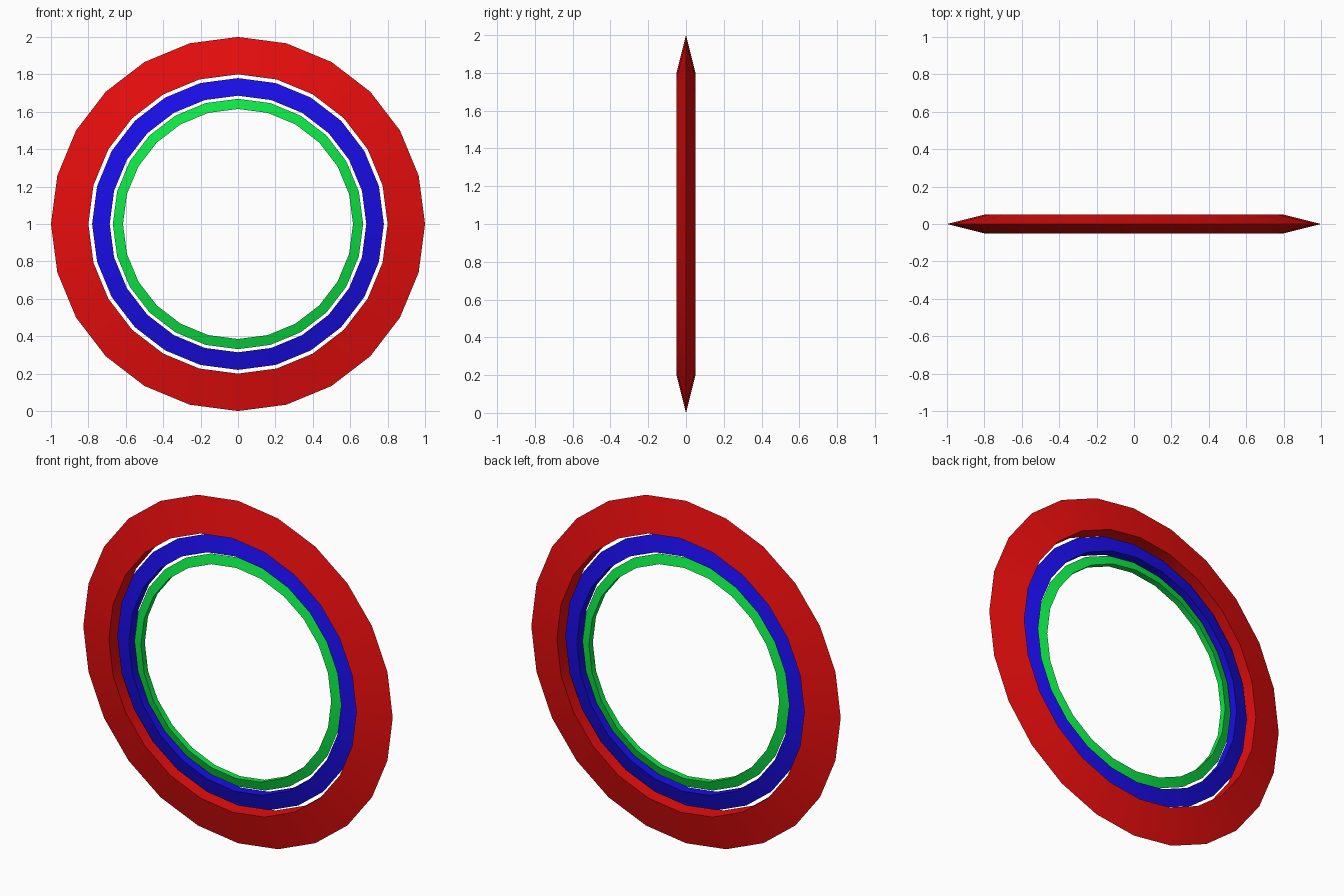
import bpy, bmesh
from math import sin, cos, pi

if "Cube" in bpy.data.objects:
    bpy.data.objects.remove(bpy.data.objects["Cube"])

SIDES = 24


def ring(name, outer, inner, half_depth, color):
    """Low-poly ring with a triangular section: sharp rim outside, flat band inside."""
    profile = [(outer, 0), (inner, half_depth), (inner, -half_depth)]
    bm = bmesh.new()
    loops = []
    for i in range(SIDES):
        a = 2 * pi * i / SIDES
        loops.append([bm.verts.new((r * cos(a), y, 1 + r * sin(a))) for r, y in profile])
    for i in range(SIDES):
        p, q = loops[i], loops[(i + 1) % SIDES]
        for j in range(3):
            k = (j + 1) % 3
            bm.faces.new((p[j], p[k], q[k], q[j]))
    bmesh.ops.recalc_face_normals(bm, faces=bm.faces)
    mesh = bpy.data.meshes.new(name)
    bm.to_mesh(mesh)
    bm.free()
    mat = bpy.data.materials.new(name + "_color")
    mat.diffuse_color = color
    mat.use_nodes = True
    mat.node_tree.nodes["Principled BSDF"].inputs["Base Color"].default_value = mat.diffuse_color
    mesh.materials.append(mat)
    obj = bpy.data.objects.new(name, mesh)
    bpy.context.collection.objects.link(obj)
    # Soft around the ring, crisp along the three section edges
    bpy.ops.object.select_all(action='DESELECT')
    obj.select_set(True)
    bpy.context.view_layer.objects.active = obj
    bpy.ops.object.shade_smooth_by_angle(angle=pi / 9)


# Three nested rings, outside to inside
ring("outer_ring", 1.0, 0.80, 0.05, (0.8, 0.004, 0.004, 1))
ring("middle_ring", 0.78, 0.686, 0.028, (0.01, 0.004, 0.8, 1))
ring("inner_ring", 0.669, 0.615, 0.018, (0.004, 0.8, 0.06, 1))
